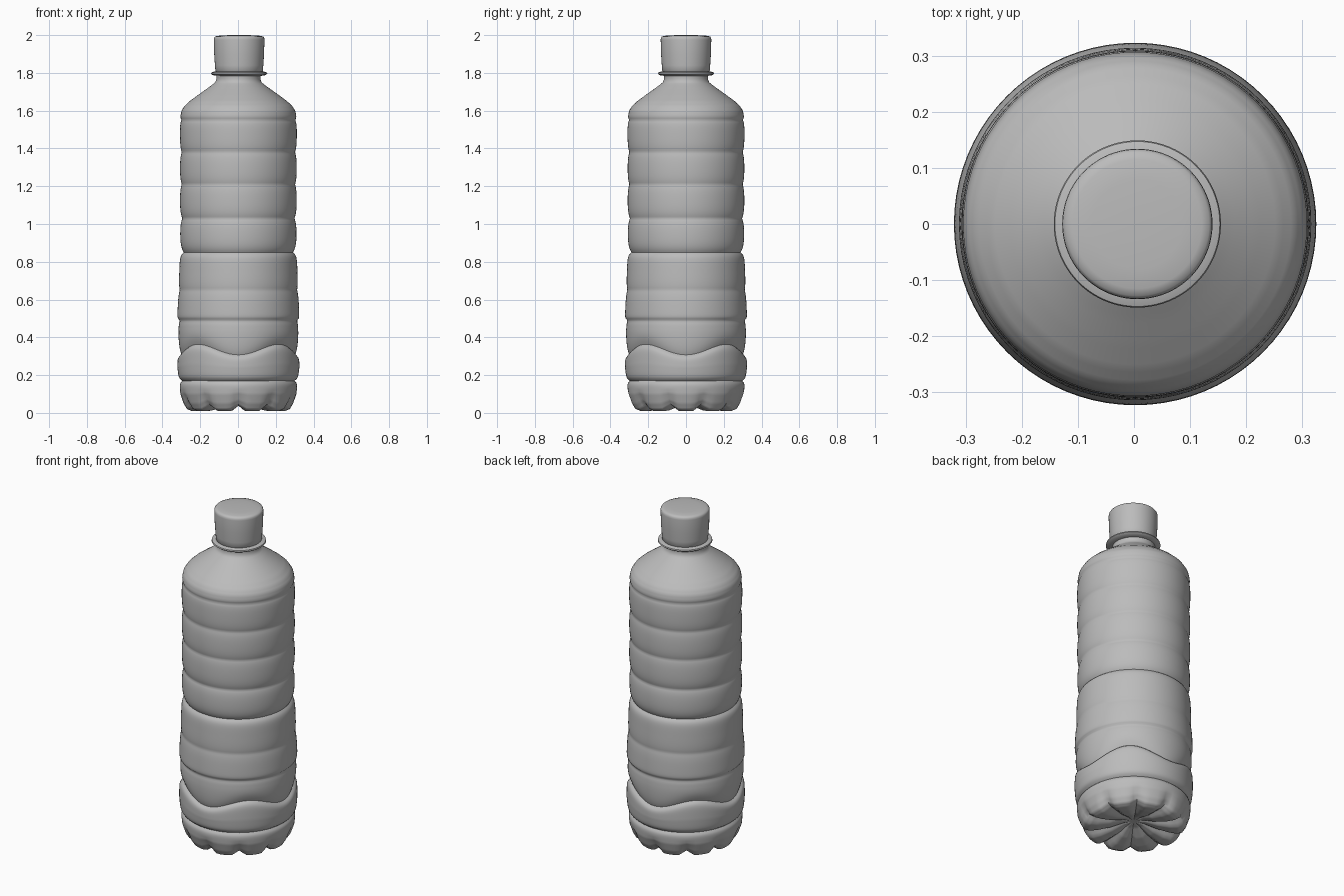
import bpy
import bmesh
import math

SEG = 80

old = bpy.data.objects.get("Cube")
if old:
    bpy.data.objects.remove(old, do_unlink=True)

grey = bpy.data.materials.new("plain grey")
grey.use_nodes = True
colour = (0.5, 0.5, 0.5, 1)
grey.diffuse_color = colour
grey.node_tree.nodes["Principled BSDF"].inputs["Base Color"].default_value = colour


def resample(points, step):
    """Split long profile segments into short ones."""
    rows = [points[0]]
    for (r0, z0), (r1, z1) in zip(points, points[1:]):
        n = max(1, round(math.hypot(r1 - r0, z1 - z0) / step))
        rows += [(r0 + (r1 - r0) * i / n, z0 + (z1 - z0) * i / n) for i in range(1, n + 1)]
    return rows


def lathe(name, rows, shape=None, centre_x=0.0, angle=35):
    """Revolve a profile from bottom to top, optionally shaping each point."""
    bm = bmesh.new()
    rings = []
    for r, z in rows:
        ring = []
        for s in range(SEG):
            a = math.tau * s / SEG
            rr, zz = shape(r, z, a) if shape else (r, z)
            ring.append(bm.verts.new((centre_x + rr * math.cos(a), rr * math.sin(a), zz)))
        rings.append(ring)
    for low, high in zip(rings, rings[1:]):
        for s in range(SEG):
            t = (s + 1) % SEG
            bm.faces.new((low[s], low[t], high[t], high[s]))
    bm.faces.new(rings[0][::-1])
    bm.faces.new(rings[-1])
    mesh = bpy.data.meshes.new(name)
    bm.to_mesh(mesh)
    bm.free()
    mesh.materials.append(grey)
    obj = bpy.data.objects.new(name, mesh)
    bpy.context.collection.objects.link(obj)
    bpy.ops.object.select_all(action="DESELECT")
    obj.select_set(True)
    bpy.context.view_layer.objects.active = obj
    bpy.ops.object.shade_smooth_by_angle(angle=math.radians(angle))
    return obj


# Ring grooves: height, depth, width below, width above
GROOVES = [(1.55, 0.008, 0.02, 0.012), (1.38, 0.01, 0.03, 0.03),
           (1.21, 0.01, 0.03, 0.03), (1.03, 0.013, 0.03, 0.03),
           (0.85, 0.02, 0.015, 0.03), (0.65, 0.007, 0.03, 0.03),
           (0.49, 0.013, 0.03, 0.008), (0.17, 0.018, 0.012, 0.012)]


def groove(dz, depth, below, above):
    return depth * math.exp(-abs(dz) / (above if dz > 0 else below))


def body_shape(r, z, a):
    # Wavy panel edge: bend the rows so that they follow its crease
    bend = math.exp(-((z - 0.335) / 0.075) ** 2)
    cut = groove(z - 0.335, 0.022, 0.012, 0.05)
    cut += sum(groove(z - g[0], *g[1:]) for g in GROOVES)
    if z > 1.6:
        cut = 0
    if r < 0.2:
        cut = 0
    new_z = z - 0.028 * math.cos(4 * a) * bend
    # Ten radial notches in the foot
    notch = (0.5 + 0.5 * math.cos(10 * (a + math.pi / 2))) ** 4
    low = max(0, 1 - z / 0.13)
    spread = min(1, r / 0.2)
    new_z += 0.03 * notch * low * spread
    return r - cut - 0.014 * notch * low * spread, new_z


# Bottle body, from the hollow under the foot up to the neck
body_profile = [(0.02, 0.055), (0.06, 0.05), (0.13, 0.025), (0.2, 0.011),
                (0.245, 0.009), (0.272, 0.02), (0.29, 0.05), (0.307, 0.1),
                (0.313, 0.15), (0.318, 0.19), (0.323, 0.25), (0.323, 0.3),
                (0.322, 0.45), (0.324, 0.5), (0.32, 0.6), (0.313, 0.75),
                (0.309, 0.85), (0.31, 1.1), (0.31, 1.5), (0.31, 1.54),
                (0.308, 1.57), (0.301, 1.6), (0.285, 1.625), (0.257, 1.651),
                (0.215, 1.682), (0.17, 1.714), (0.14, 1.736), (0.123, 1.75),
                (0.117, 1.765), (0.117, 1.8)]
lathe("bottle_body", resample(body_profile, 0.009), body_shape, 0.002, 50)

# Collar under the cap
lathe("neck_collar", [(0.115, 1.784), (0.14, 1.788), (0.149, 1.795),
                      (0.147, 1.802), (0.13, 1.808), (0.115, 1.808)], None, 0.006)

# Screw cap with a softened, slightly domed top
lathe("screw_cap", [(0.12, 1.8), (0.125, 1.805), (0.128, 1.84), (0.132, 1.9), (0.134, 1.975),
                    (0.133, 1.985), (0.128, 1.992), (0.115, 1.996), (0.08, 1.999),
                    (0.02, 2.0)], None, 0.006, 60)
